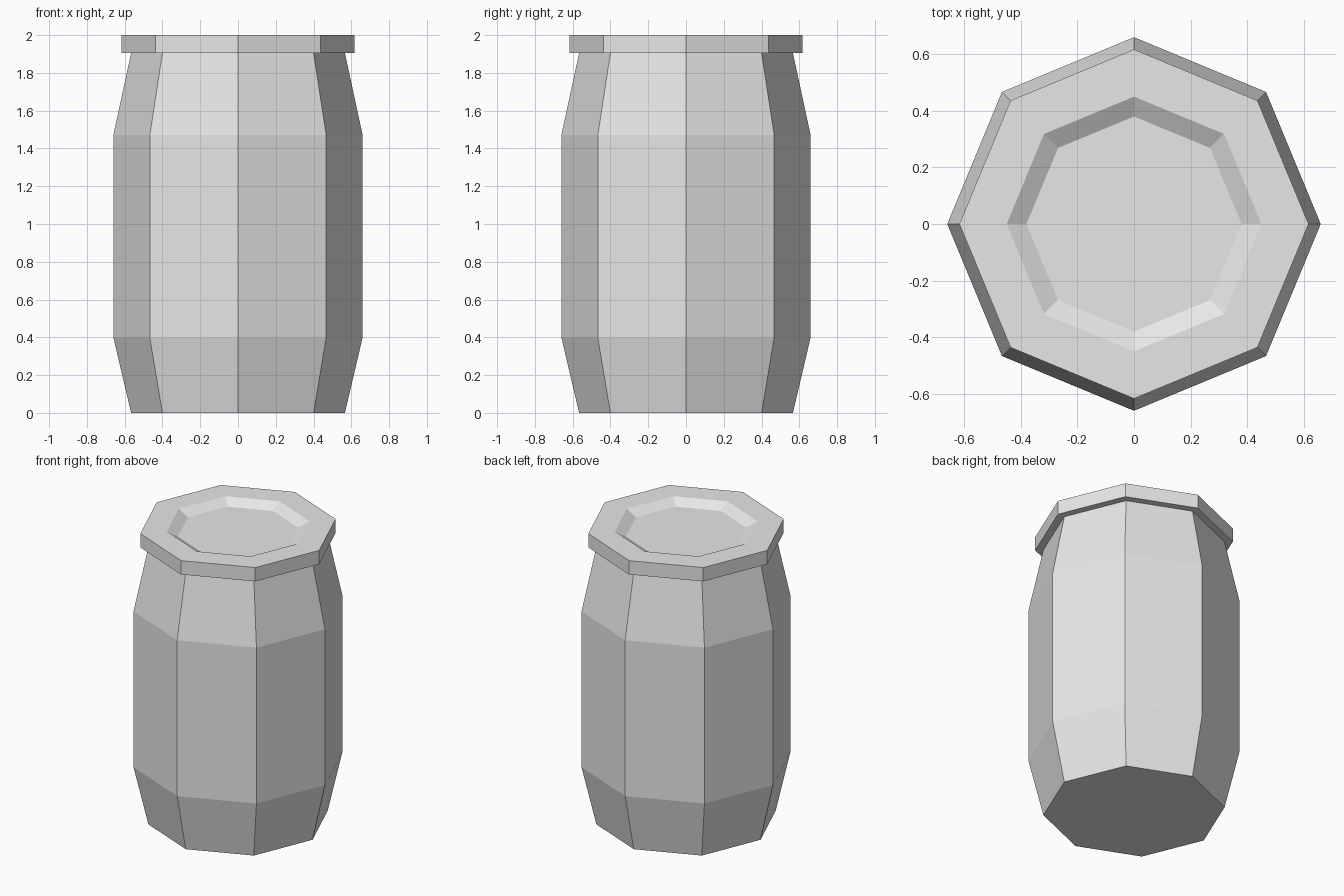
import bpy
import bmesh
from math import cos, sin, tau

SIDES = 8

cube = bpy.data.objects.get("Cube")
if cube:
    bpy.data.objects.remove(cube, do_unlink=True)

grey = bpy.data.materials.new("light_grey")
grey.use_nodes = True
colour = (0.8, 0.8, 0.8, 1)
grey.diffuse_color = colour
grey.node_tree.nodes["Principled BSDF"].inputs["Base Color"].default_value = colour


def faceted_solid(name, profile):
    """Closed octagonal solid from (radius, height) rings, bottom to top."""
    bm = bmesh.new()
    rings = [[bm.verts.new((r * cos(tau * i / SIDES), r * sin(tau * i / SIDES), z))
              for i in range(SIDES)] for r, z in profile]
    for low, high in zip(rings, rings[1:]):
        for i in range(SIDES):
            j = (i + 1) % SIDES
            bm.faces.new((low[i], low[j], high[j], high[i]))
    bm.faces.new(rings[0][::-1])
    bm.faces.new(rings[-1])
    mesh = bpy.data.meshes.new(name)
    bm.to_mesh(mesh)
    bm.free()
    mesh.materials.append(grey)
    obj = bpy.data.objects.new(name, mesh)
    bpy.context.collection.objects.link(obj)
    return obj


# Barrel body: tapered foot, straight wall, tapered shoulder
faceted_solid("jar_body", [(0.566, 0), (0.66, 0.4), (0.66, 1.47), (0.566, 1.905)])

# Overhanging lid with a shallow sloped recess in the top
faceted_solid("jar_lid", [(0.617, 1.905), (0.617, 2), (0.45, 2), (0.38, 1.96)])
